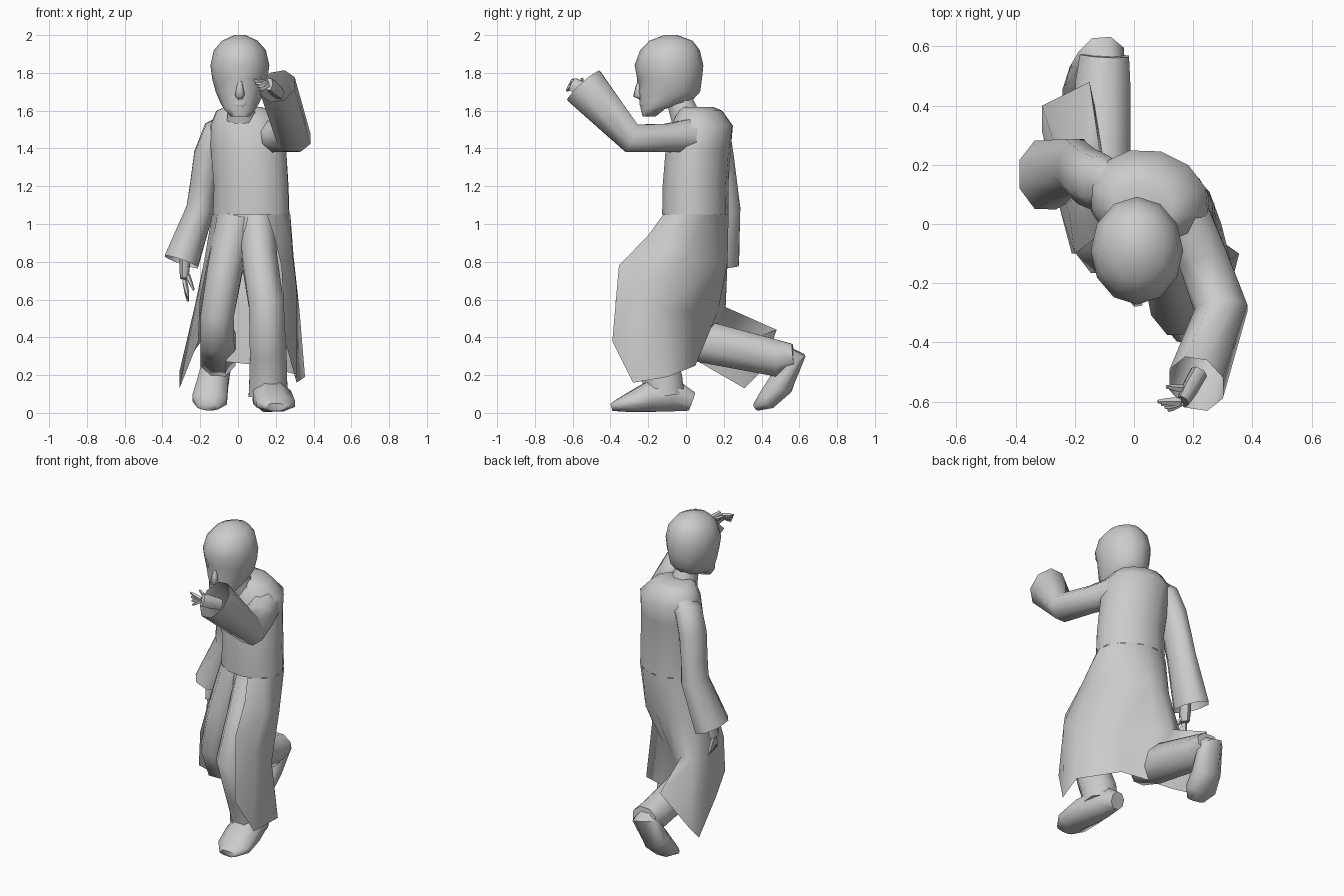
import bpy, bmesh, math
from mathutils import Vector


def finish(name, bm, angle):
    bmesh.ops.recalc_face_normals(bm, faces=bm.faces)
    me = bpy.data.meshes.new(name)
    bm.to_mesh(me)
    bm.free()
    ob = bpy.data.objects.new(name, me)
    bpy.context.collection.objects.link(ob)
    bpy.ops.object.select_all(action='DESELECT')
    ob.select_set(True)
    bpy.context.view_layer.objects.active = ob
    bpy.ops.object.shade_smooth_by_angle(angle=math.radians(angle))
    return ob


def skin(name, rows, closed=True, caps=(True, True), angle=65):
    """Bridge rows of points into a surface."""
    bm = bmesh.new()
    vs = [[bm.verts.new(p) for p in r] for r in rows]
    n = len(rows[0])
    for a, b in zip(vs, vs[1:]):
        for i in range(n if closed else n - 1):
            j = (i + 1) % n
            bm.faces.new((a[i], a[j], b[j], b[i]))
    if caps[0]:
        bm.faces.new(vs[0])
    if caps[1]:
        bm.faces.new(vs[-1])
    return finish(name, bm, angle)


def oval(z, cx, cy, rx, ry, degs, rot=0):
    c, s = math.cos(math.radians(rot)), math.sin(math.radians(rot))
    out = []
    for d in degs:
        x, y = rx * math.cos(math.radians(d)), ry * math.sin(math.radians(d))
        out.append((cx + x * c - y * s, cy + x * s + y * c, z))
    return out


def around(n):
    return [360 * i / n for i in range(n)]


def tube(name, pts, n=8, caps=(True, True), angle=65):
    """Path of (x, y, z, radius in the fore-aft plane, sideways radius)."""
    P = [Vector(p[:3]) for p in pts]
    rows = []
    for i, p in enumerate(pts):
        t = Vector()
        if i:
            t += (P[i] - P[i - 1]).normalized()
        if i < len(P) - 1:
            t += (P[i + 1] - P[i]).normalized()
        t.normalize()
        a = Vector((1, 0, 0)).cross(t).normalized()
        b = t.cross(a)
        rows.append([P[i] + a * p[3] * math.cos(math.radians(d + 22.5))
                     + b * p[4] * math.sin(math.radians(d + 22.5)) for d in around(n)])
    return skin(name, rows, True, caps, angle)


# Head, with eye sockets pressed in
bands = [(1.57, -.195, .05, .035), (1.61, -.175, .085, .065), (1.645, -.11, .105, .135),
         (1.70, -.09, .128, .165), (1.77, -.087, .147, .172), (1.84, -.09, .156, .182),
         (1.92, -.085, .138, .158), (1.97, -.08, .095, .115), (2.0, -.08, .03, .035)]
rows = [oval(z, .01, cy, rx, ry, around(12)) for z, cy, rx, ry in bands]
rows[4] = [(x, y + (.02 if y < -.2 and abs(x - .01) > .03 else 0), z) for x, y, z in rows[4]]
skin("head", rows)
tube("nose", [(.01, -.24, 1.77, .012, .012), (.01, -.252, 1.72, .018, .018),
              (.01, -.256, 1.685, .028, .026), (.01, -.235, 1.67, .015, .02)], 6)
tube("mouth", [(.01, -.23, 1.65, .012, .03), (.01, -.235, 1.635, .013, .035),
               (.01, -.227, 1.62, .012, .03)], 6)
tube("neck", [(.02, .02, 1.52, .075, .07), (.01, -.06, 1.7, .07, .065)])
tube("collar", [(.02, .0, 1.56, .085, .085), (.015, -.03, 1.64, .075, .07)], 8, (False, False))

# Coat body, twisted toward the raised arm: z, x, y, half width, half depth, twist
body = [(1.62, .03, .06, .10, .08, -20), (1.60, .03, .075, .15, .115, -16),
        (1.52, .05, .085, .205, .165, -14), (1.40, .055, .065, .21, .17, -18),
        (1.20, .07, .05, .207, .17, -20), (1.05, .07, .05, .212, .172, -20)]
skin("coat_body", [oval(*r[:5], around(12), r[5]) for r in body], caps=(True, False))

# Coat skirt, open at the front, from left front edge round the back to right front edge
waist = oval(*body[-1][:5], [-130 - 280 * i / 9 for i in range(10)], -20)
hips = [(-.16, -.07, .8), (-.18, .03, .8), (-.17, .12, .8), (-.1, .2, .8), (-.02, .22, .8),
        (.06, .22, .8), (.17, .17, .8), (.295, .0, .82), (.285, -.13, .88), (.19, -.2, .94)]
thigh = [(-.2, -.1, .6), (-.22, .04, .58), (-.23, .14, .56), (-.19, .2, .56), (-.11, .21, .56),
         (-.02, .17, .54), (.13, .05, .53), (.325, -.12, .55), (.31, -.27, .66), (.23, -.355, .78)]
hem = [(-.21, -.1, .38), (-.25, .05, .28), (-.31, .31, .13), (-.31, .4, .22), (-.15, .48, .44),
       (-.06, .05, .27), (.14, .05, .25), (.355, -.1, .19), (.31, -.28, .16), (.25, -.39, .38)]
skin("coat_skirt", [waist, hips, thigh, hem], False, (False, False))

# Trousers
skin("trouser_seat", [oval(z, .05, cy, rx, ry, around(10), -15) for z, cy, rx, ry in
                      [(1.1, .05, .17, .13), (.98, .035, .17, .135), (.86, .02, .12, .11)]])
tube("front_leg", [(.1, .02, 1.02, .13, .1), (.115, -.09, .8, .13, .1), (.15, -.26, .57, .125, .1),
                   (.16, -.18, .32, .11, .105), (.16, -.125, .18, .115, .108),
                   (.16, -.115, .09, .115, .112)])
tube("trailing_leg", [(-.01, .03, 1.02, .13, .11), (-.07, -.03, .75, .13, .1),
                      (-.11, -.05, .52, .125, .095), (-.11, -.01, .41, .125, .095),
                      (-.105, .1, .375, .12, .1), (-.105, .48, .29, .105, .1),
                      (-.1, .57, .3, .07, .09)])

# Shoes
tube("front_shoe", [(.2, -.395, .03, .022, .06), (.2, -.33, .047, .045, .11),
                    (.18, -.2, .083, .085, .11), (.16, -.08, .1, .1, .09),
                    (.15, .03, .06, .055, .05)])
tube("trailing_shoe", [(-.1, .5, .31, .06, .07), (-.11, .56, .28, .08, .085),
                       (-.135, .5, .15, .075, .09), (-.15, .43, .07, .058, .1),
                       (-.16, .37, .03, .022, .06)])

# Sleeves with open flared cuffs
tube("hanging_sleeve", [(-.04, .12, 1.53, .07, .06), (-.115, .14, 1.48, .1, .08),
                        (-.16, .16, 1.36, .1, .08), (-.185, .18, 1.2, .1, .075),
                        (-.2, .195, 1.08, .1, .08), (-.3, .165, .8, .125, .1)],
     caps=(True, False))
tube("raised_sleeve", [(.15, .06, 1.47, .1, .1), (.23, -.11, 1.455, .08, .09),
                       (.295, -.29, 1.455, .085, .095), (.21, -.54, 1.73, .125, .1)],
     caps=(True, False))


# Hands: a palm and tapered fingers
def hand(name, wrist, palm, tips, thumb):
    w, p = Vector(wrist), Vector(palm)
    tube(name + "_palm", [(*w, .035, .03), (*w.lerp(p, .6), .042, .028), (*p, .04, .022)], 6)
    for i, tip in enumerate(tips + [thumb]):
        t = Vector(tip)
        base = p + (t - p) * .1 if i < len(tips) else w.lerp(p, .6)
        m = base.lerp(t, .6)
        tube(f"{name}_finger_{i + 1}", [(*base, .015, .014), (*m, .013, .012), (*t, .006, .006)], 5)


hand("hanging_hand", (-.28, .14, .86), (-.285, .12, .71),
     [(-.265, .15 - .028 * i, .59 + .008 * i) for i in range(4)], (-.235, .07, .65))
hand("raised_hand", (.22, -.5, 1.69), (.165, -.6, 1.74),
     [(.08 + .012 * i, -.6 - .01 * i, 1.765 - .02 * i) for i in range(4)], (.11, -.55, 1.77))
